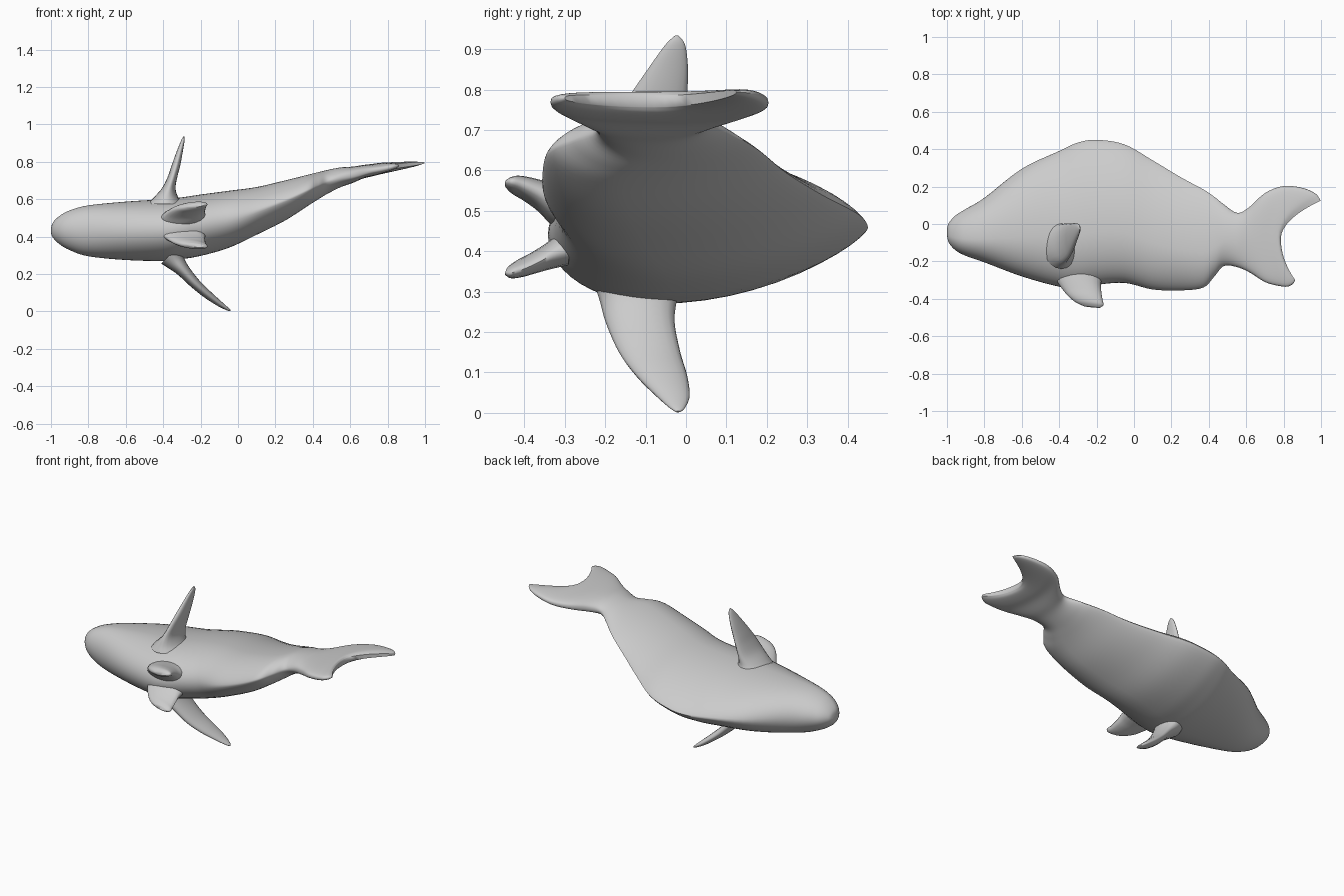
import bpy, bmesh, math
from mathutils import Vector

if "Cube" in bpy.data.objects:
    bpy.data.objects.remove(bpy.data.objects["Cube"])

grey = bpy.data.materials.new("plain_grey")
grey.diffuse_color = (0.6, 0.6, 0.6, 1)
grey.use_nodes = True
grey.node_tree.nodes["Principled BSDF"].inputs["Base Color"].default_value = grey.diffuse_color


def resample(rows, steps):
    """Smooth curve through rows of numbers."""
    out = []
    n = len(rows)
    for i in range(n - 1):
        p = [rows[max(0, min(n - 1, i + k))] for k in (-1, 0, 1, 2)]
        for s in range(steps):
            t = s / steps
            out.append([b + 0.5 * t * (c - a + t * (2 * a - 5 * b + 4 * c - d + t * (3 * (b - c) + d - a)))
                        for a, b, c, d in zip(*p)])
    return out + [list(rows[-1])]


def loft(name, rings):
    """Skin closed rings of points and cap both ends."""
    bm = bmesh.new()
    vs = [[bm.verts.new(p) for p in ring] for ring in rings]
    n = len(vs[0])
    for a, b in zip(vs, vs[1:]):
        for j in range(n):
            k = (j + 1) % n
            bm.faces.new((a[j], a[k], b[k], b[j]))
    # caps as strips, so bowed ends stay clean
    for ring in (vs[0], vs[-1]):
        for j in range(n // 2):
            quad = [ring[j], ring[j + 1], ring[n - j - 1], ring[(n - j) % n]]
            quad = list(dict.fromkeys(quad))
            if len(quad) > 2:
                bm.faces.new(quad)
    bmesh.ops.recalc_face_normals(bm, faces=bm.faces)
    me = bpy.data.meshes.new(name)
    bm.to_mesh(me)
    bm.free()
    ob = bpy.data.objects.new(name, me)
    bpy.context.collection.objects.link(ob)
    me.materials.append(grey)
    bpy.ops.object.select_all(action='DESELECT')
    ob.select_set(True)
    bpy.context.view_layer.objects.active = ob
    bpy.ops.object.shade_smooth_by_angle(angle=math.radians(60))
    return ob


def blend(x, x0, x1):
    t = max(0, min(1, (x - x0) / (x1 - x0)))
    return t * t * (3 - 2 * t)


# Body: x, back edge y, belly edge y, lowest z, highest z
body = [
    (-1.0, -.025, -.06, .42, .44), (-.99, .005, -.10, .395, .475),
    (-.955, .045, -.14, .36, .51), (-.9, .08, -.17, .328, .54),
    (-.8, .14, -.205, .295, .567), (-.6, .295, -.28, .275, .587),
    (-.4, .39, -.335, .27, .6), (-.3, .435, -.34, .28, .61),
    (-.2, .45, -.325, .297, .625), (-.05, .425, -.315, .34, .645),
    (.1, .34, -.35, .41, .665), (.25, .25, -.355, .485, .70),
    (.37, .185, -.34, .562, .73), (.43, .145, -.28, .6, .745),
    (.48, .105, -.225, .63, .757), (.55, .06, -.23, .665, .77)]
# Tail: upper x, y, lower x, y, middle x, centre z, half thickness
tail = [
    (.61, .085, .62, -.26, .61, .73, .044), (.70, .165, .70, -.31, .67, .747, .036),
    (.80, .203, .77, -.33, .72, .756, .033), (.90, .193, .82, -.335, .755, .764, .03),
    (.97, .163, .85, -.32, .775, .769, .025), (.998, .125, .862, -.3, .785, .771, .014)]
rows = [(x, u, x, l, x, (b + t) / 2, (t - b) / 2) for x, u, l, b, t in body] + tail

N = 48
rings = []
for xu, yu, xl, yl, xm, zc, h in resample(rows, 5):
    flat = blend(xm, .4, .65)
    yc = yl + (.36 + .16 * flat) * (yu - yl)
    ridge = 1 + .6 * blend(xm, -.85, -.25)          # pointed back ridge
    keel = 1 + .35 * blend(xm, -.1, .25)            # thin rear belly edge
    ring = []
    for j in range(N):
        a = math.pi / 2 + 2 * math.pi * j / N
        s, c = math.sin(a), math.cos(a)
        ye, xe, k = (yu, xu, ridge) if s > 0 else (yl, xl, keel)
        k += (.65 - k) * flat
        x = xm + (xe - xm) * s * s
        z = zc + math.copysign(abs(c) ** k, c) * h if abs(c) > 1e-6 else zc
        ring.append((x, yc + abs(s) * (ye - yc), z + .11 * (x - xm)))
    rings.append(ring)
loft("body_and_tail", rings)


# Fins: rows of centre x, y, z, half chord, half thickness
def fin(name, rows, chord, thick, n=20):
    chord, thick = Vector(chord).normalized(), Vector(thick).normalized()
    rings = []
    for x, y, z, hc, ht in resample(rows, 5):
        rings.append([Vector((x, y, z)) + chord * hc * math.cos(2 * math.pi * j / n)
                      + thick * ht * math.sin(2 * math.pi * j / n) for j in range(n)])
    return loft(name, rings)


fin("upper_side_fin", [
    (-.39, -.115, .575, .125, .095), (-.385, -.112, .61, .112, .065),
    (-.37, -.102, .66, .104, .036), (-.35, -.088, .72, .092, .026),
    (-.332, -.07, .78, .073, .023), (-.313, -.045, .85, .05, .017),
    (-.296, -.027, .91, .025, .01), (-.29, -.023, .934, .004, .003)],
    (0, 1, 0), (1, 0, 0))

fin("lower_side_fin", [
    (-.35, -.12, .315, .105, .085), (-.335, -.118, .272, .094, .056),
    (-.295, -.113, .222, .085, .037), (-.23, -.09, .15, .076, .028),
    (-.165, -.06, .092, .063, .023), (-.1, -.032, .042, .041, .016),
    (-.055, -.021, .012, .018, .008), (-.04, -.02, .003, .004, .003)],
    (0, 1, 0), (.72, 0, .69))

# Pair of belly fins spreading apart below the belly
for name, side in (("upper_belly_fin", 1), ("lower_belly_fin", -1)):
    mid = .46
    fin(name, [
        (-.3, -.27, mid + side * .035, .13, .06), (-.295, -.315, mid + side * .052, .12, .052),
        (-.28, -.355, mid + side * .075, .107, .038), (-.26, -.395, mid + side * .094, .093, .029),
        (-.238, -.425, mid + side * .104, .076, .022), (-.225, -.443, mid + side * .107, .045, .01)],
        (1, -.1, side * .12), (0, .3, 1))
